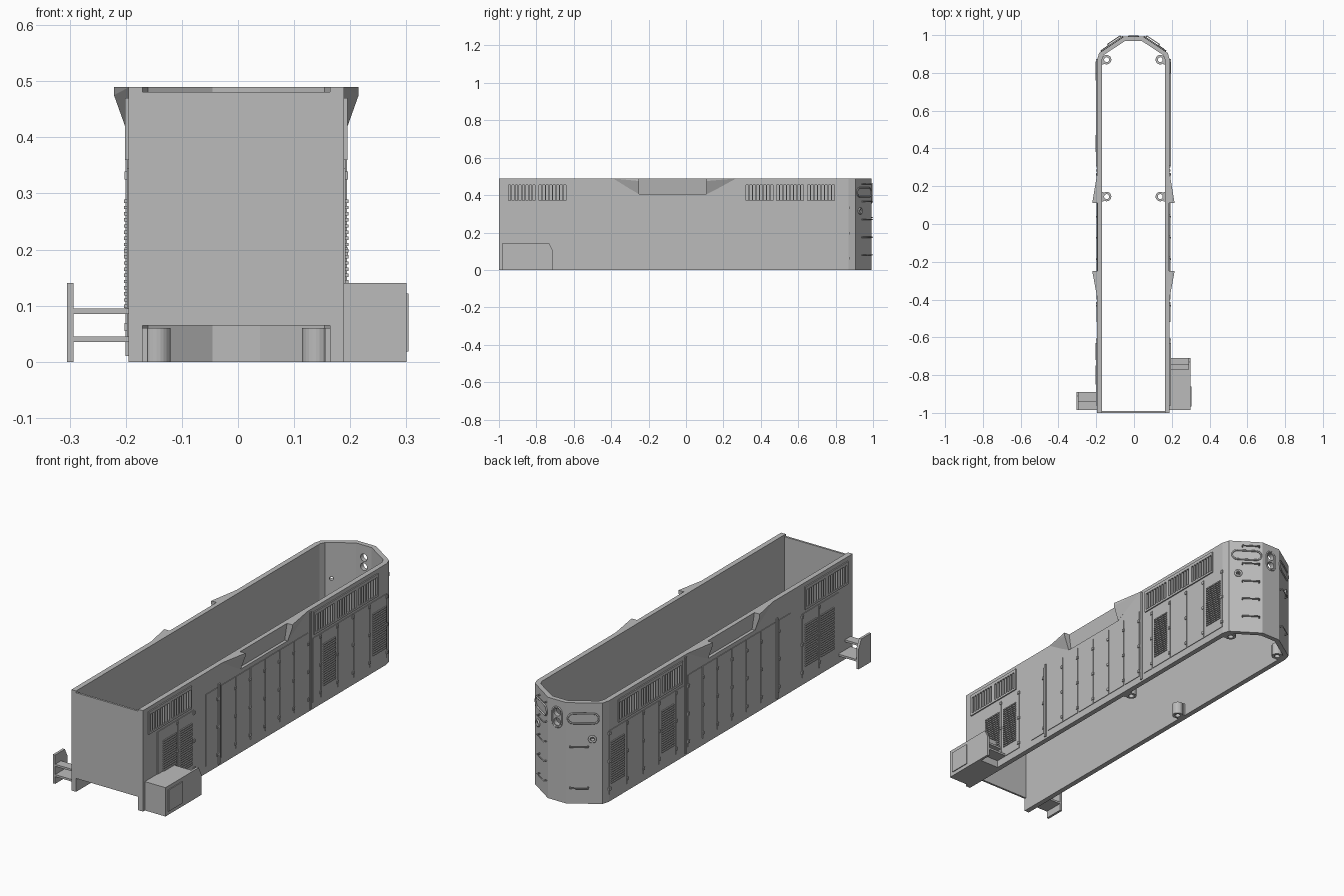
import bpy, bmesh, math
from mathutils import Vector, Matrix

if "Cube" in bpy.data.objects:
    bpy.data.objects.remove(bpy.data.objects["Cube"])

grey = bpy.data.materials.new("plain_grey")
grey.use_nodes = True
COLOUR = (0.5, 0.5, 0.5, 1)
grey.diffuse_color = COLOUR
grey.node_tree.nodes["Principled BSDF"].inputs["Base Color"].default_value = COLOUR

CX = -0.003      # hull centre line
HALF = 0.192     # hull half width
TOP = 0.49


def finish(name, bm):
    bmesh.ops.recalc_face_normals(bm, faces=bm.faces)
    mesh = bpy.data.meshes.new(name)
    bm.to_mesh(mesh)
    bm.free()
    mesh.materials.append(grey)
    ob = bpy.data.objects.new(name, mesh)
    bpy.context.collection.objects.link(ob)
    return ob


def add_box(bm, x, y, z):
    """x, y, z are (low, high) ranges."""
    ctr = [sum(r) / 2 for r in (x, y, z)]
    size = [abs(r[1] - r[0]) for r in (x, y, z)]
    mat = Matrix.Translation(ctr) @ Matrix.Diagonal((*size, 1))
    bmesh.ops.create_cube(bm, size=1, matrix=mat)


def boxes(name, ranges):
    bm = bmesh.new()
    for r in ranges:
        add_box(bm, *r)
    return finish(name, bm)


def prism(name, points, offset):
    """Extrude a flat 3D outline along offset."""
    bm = bmesh.new()
    face = bm.faces.new([bm.verts.new(p) for p in points])
    res = bmesh.ops.extrude_face_region(bm, geom=[face])
    moved = [v for v in res["geom"] if isinstance(v, bmesh.types.BMVert)]
    bmesh.ops.translate(bm, verts=moved, vec=offset)
    if not any(face.is_valid and f == face for f in bm.faces):
        bmesh.ops.holes_fill(bm, edges=bm.edges)
    return finish(name, bm)


def cylinder(name, centre, axis, radius, depth):
    bm = bmesh.new()
    rot = Vector(axis).to_track_quat("Z", "Y").to_matrix().to_4x4()
    bmesh.ops.create_cone(bm, cap_ends=True, segments=24, radius1=radius, radius2=radius,
                          depth=depth, matrix=Matrix.Translation(centre) @ rot)
    return finish(name, bm)


def cut(target, cutter, keep=False):
    mod = target.modifiers.new("cut", "BOOLEAN")
    mod.object, mod.operation, mod.solver = cutter, "DIFFERENCE", "EXACT"
    bpy.context.view_layer.objects.active = target
    bpy.ops.object.modifier_apply(modifier=mod.name)
    if not keep:
        bpy.data.objects.remove(cutter)


def rod(name, points, radius, closed=False):
    curve = bpy.data.curves.new(name, "CURVE")
    curve.dimensions = "3D"
    curve.bevel_depth, curve.bevel_resolution, curve.use_fill_caps = radius, 1, True
    spline = curve.splines.new("POLY")
    spline.points.add(len(points) - 1)
    for sp, p in zip(spline.points, points):
        sp.co = (*p, 1)
    spline.use_cyclic_u = closed
    curve.materials.append(grey)
    ob = bpy.data.objects.new(name, curve)
    bpy.context.collection.objects.link(ob)


def stadium(half, radius):
    """Oblong outline, long along its first axis."""
    pts = []
    for k in range(16):
        a = -math.pi / 2 + math.pi * (k % 8) / 7 + (math.pi if k > 7 else 0)
        pts.append(((half if k < 8 else -half) + radius * math.cos(a), radius * math.sin(a)))
    return pts


def outline(half, z, front):
    """Hull plan: square front, faceted nose."""
    wall = HALF - half[0]
    right = [(half[0], front), (half[0], 0.87), (0.182 - wall, 0.905 - wall * .4),
             (0.05 - wall * .3, half[1])]
    return [(CX + x, y, z) for x, y in right] + [(CX - x, y, z) for x, y in reversed(right)]


# Hull shell, open above and below
hull = prism("hull_shell", outline((HALF, 0.993), 0, -1), (0, 0, TOP))
cut(hull, prism("inner", outline((0.167, 0.97), -0.1, -0.99), (0, 0, 0.8)))
cut(hull, boxes("front_notch", [((CX - .167, CX + .167), (-1.1, -.95), (-.1, .065))]))
cut(hull, boxes("front_lip", [((CX - .167, CX + .167), (-1.1, -.95), (.481, .6))]))

# Sloped recess high on each side
for s in (1, -1):
    prof = [(.191, .5), (.177, .405), (.25, .405), (.25, .5)]
    cut(hull, prism("recess", [(CX + s * x, -.25, z) for x, z in prof], (0, .36, 0)))

# Twin headlight openings and oblong surround
for z in (.43, .385):
    cut(hull, cylinder("lamp_hole", (CX, .98, z), (0, 1, 0), .018, .1))
rod("headlight_surround", [(CX + b, .993, .4075 + a) for a, b in stadium(.024, .025)], .004, True)


def nose(t, z, d, s):
    """Point on a slanted nose face, d outward."""
    a, b = Vector((.05, .993)), Vector((.182, .905))
    n = Vector((a.y - b.y, b.x - a.x)).normalized()
    p = a.lerp(b, t) + n * d
    return Vector((CX + s * p.x, p.y, z))


# Nose fittings: ports, number boards, grab irons
for s, side in ((1, "left"), (-1, "right")):
    axis = nose(.72, 0, 1, s) - nose(.72, 0, 0, s)
    cut(hull, cylinder("port_hole", nose(.72, .315, 0, s), axis, .009, .1))
    ring = [(.72 + .09 * math.cos(k * math.pi / 8), .315 + .014 * math.sin(k * math.pi / 8))
            for k in range(16)]
    rod(side + "_port_ring", [nose(t, z, .003, s) for t, z in ring], .005, True)
    board = [(.47 + a / .159, .415 + b) for a, b in stadium(.045, .024)]
    rod(side + "_number_board_rim", [nose(t, z, .003, s) for t, z in board], .004, True)
    heights = (.08, .175, .27, .365, .46) if s == 1 else (.08, .28)
    for i, z in enumerate(heights):
        path = [(.1, -.002), (.1, .014), (.6, .014), (.6, -.002)]
        rod(f"{side}_grab_iron_{i + 1}", [nose(t, z, d, s) for t, d in path], .0035)

# Side panels, built alike on both sides
GRILLES = [(-.96, -.63), (.31, .80)]
SLOT_BANKS = [-.95, -.785, .32, .485, .65]
SHORT_DOORS = [(-.89, -.74), (-.735, -.61), (.30, .36), (.365, .49), (.495, .61),
               (.615, .735), (.74, .87)]
TALL_DOORS = [(-.52, -.43)] + [(-.40 + i * .112, -.294 + i * .112) for i in range(6)]
LOUVRES = [(-.85, -.75), (-.72, -.63), (.38, .47), (.76, .86)]

for s, side in ((1, "left"), (-1, "right")):
    def xr(lo, hi):
        return tuple(sorted((CX + s * lo, CX + s * hi)))

    slots = boxes("slots", [(xr(.183, .22), (b + i * .0187, b + i * .0187 + .013), (.37, .455))
                            for b in SLOT_BANKS for i in range(8)])
    frame = boxes(side + "_grille_frames", [(xr(.19, .198), g, (.36, .47)) for g in GRILLES])
    cut(frame, slots, keep=True)
    cut(hull, slots)
    boxes(side + "_short_doors", [(xr(.19, .195), d, (.035, .345)) for d in SHORT_DOORS])
    boxes(side + "_tall_doors", [(xr(.19, .195), d, (.035, .385)) for d in TALL_DOORS])
    boxes(side + "_seam_posts", [(xr(.19, .1975), (y, y + .012), (.01, top))
                                 for y, top in ((-.424, .40), (.277, .48))])
    boxes(side + "_louvres", [(xr(.19, .2), y, (.085 + i * .011, .091 + i * .011))
                              for y in LOUVRES for i in range(19)])
    boxes(side + "_hinges", [(xr(.19, .199), (d[1] - .008, d[1] + .004), (z, z + .014))
                             for d in SHORT_DOORS + TALL_DOORS for z in (.055, .19, .325)])

    # Flared wings at each end of the recess
    for label, tip, base in (("front", -.40, -.25), ("rear", .28, .11)):
        bm = bmesh.new()
        for x, y, z in ((.19, tip, TOP), (.19, base, .405), (.193, base, .405),
                        (.218, base, TOP), (.218, base, .475), (.19, base, TOP)):
            bm.verts.new((CX + s * x, y, z))
        bmesh.ops.convex_hull(bm, input=bm.verts)
        finish(f"{side}_{label}_wing", bm)

    # Screw posts inside, joined to the wall
    for label, y in (("middle", .145), ("rear", .87)):
        post = cylinder(f"{side}_{label}_post", (CX + s * .142, y, .03), (0, 0, 1), .025, .06)
        cut(post, cylinder("bore", (CX + s * .142, y, .03), (0, 0, 1), .013, .2))
        boxes(f"{side}_{label}_post_web", [(xr(.158, .175), (y - .025, y + .025), (0, .06))])


# Step wells: outer plates with a clipped corner, and treads
def step_plate(name, x, front, back):
    prof = [(front, 0), (back, 0), (back, .10), (back - .02, .14), (front, .14)]
    prism(name, [(x, y, z) for y, z in prof], (.012, 0, 0))


step_plate("right_step_plate", -.305, -.985, -.89)
boxes("right_treads", [((-.297, -.19), (-.985, -.89), (.035, .045)),
                       ((-.297, -.19), (-.985, -.94), (.085, .095))])
step_plate("left_step_plate", .288, -.985, -.71)
boxes("left_treads", [((.185, .29), (-.78, -.71), (.035, .045)),
                      ((.185, .29), (-.78, -.74), (.085, .095))])
boxes("battery_box", [((.185, .299), (-.985, -.77), (0, .14))])
boxes("battery_box_cover", [((.298, .304), (-.965, -.86), (.018, .122))])
